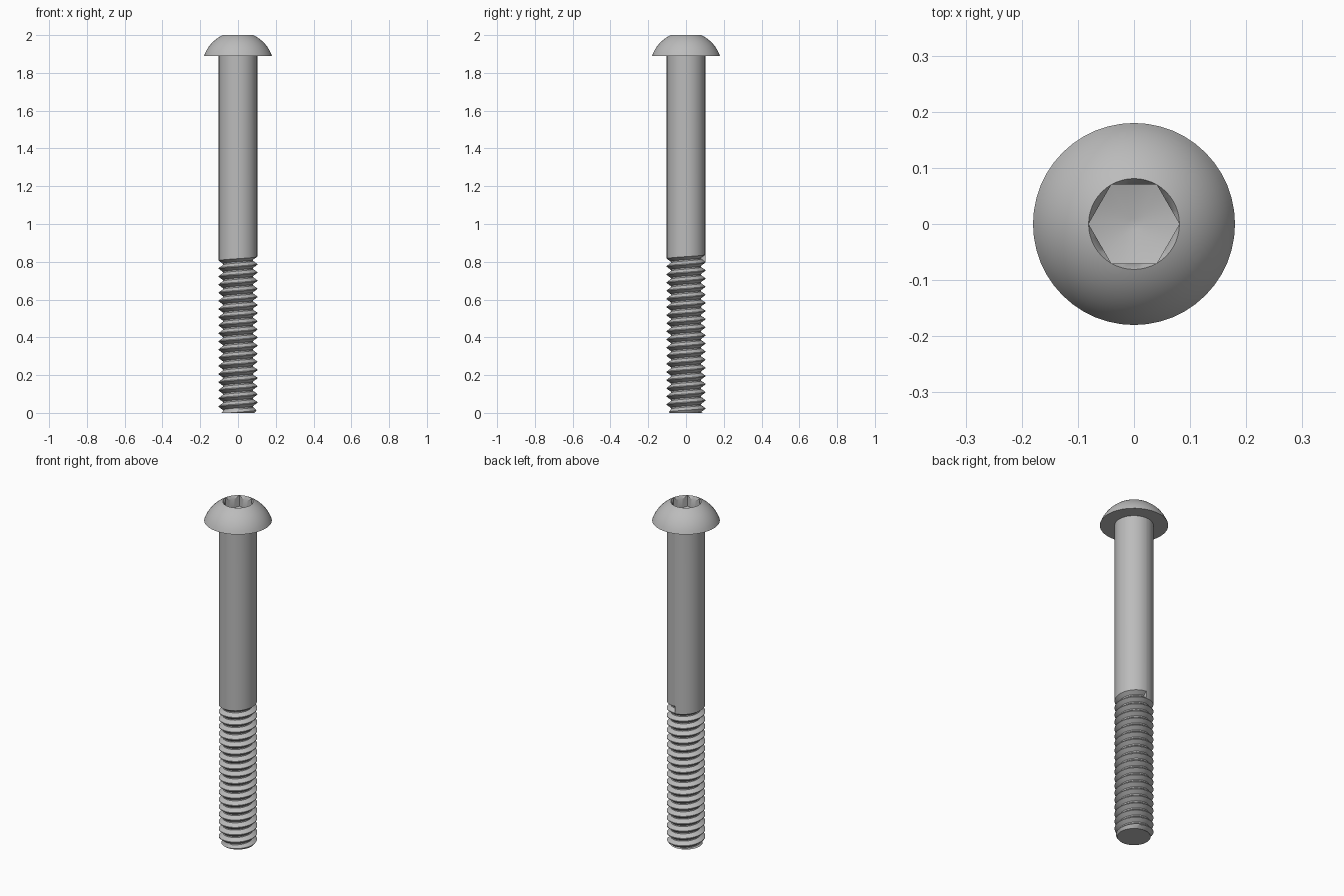
import bpy, bmesh
from math import sin, cos, pi, sqrt, radians

cube = bpy.data.objects.get("Cube")
if cube:
    bpy.data.objects.remove(cube, do_unlink=True)

SEG = 48
SHANK_R, ROOT_R, TIP_R = 0.102, 0.08, 0.088
PITCH, TURNS, THREAD_TOP = 0.043, 20, 0.795
HEAD_R, HEAD_Z, TOP_R, TOP_Z = 0.18, 1.89, 0.081, 2.0

steel = bpy.data.materials.new("grey steel")
steel.use_nodes = True
colour = (0.5, 0.5, 0.5, 1)
steel.diffuse_color = colour
steel.node_tree.nodes["Principled BSDF"].inputs["Base Color"].default_value = colour


def finish(bm, name):
    bmesh.ops.recalc_face_normals(bm, faces=bm.faces[:])
    mesh = bpy.data.meshes.new(name)
    bm.to_mesh(mesh)
    bm.free()
    mesh.materials.append(steel)
    obj = bpy.data.objects.new(name, mesh)
    bpy.context.collection.objects.link(obj)
    bpy.ops.object.select_all(action='DESELECT')
    obj.select_set(True)
    bpy.context.view_layer.objects.active = obj
    bpy.ops.object.shade_smooth_by_angle(angle=radians(32))
    return obj


def polar(bm, r, a, z):
    return bm.verts.new((r * cos(a), r * sin(a), z))


# Threaded shank: one helical strip whose last crest becomes the shank edge
bm = bmesh.new()
profile = [(SHANK_R, 0), (SHANK_R, 0.1), (ROOT_R, 0.47), (ROOT_R, 0.63)]
last = TURNS * SEG
strip = []
for k in range(last + SEG + 1):
    a = pi / 2 + 2 * pi * k / SEG
    z = THREAD_TOP + PITCH * (k / SEG - TURNS)
    points = profile if k <= last else profile[:1]
    strip.append([polar(bm, r, a, z + PITCH * t) for r, t in points])
for k in range(last):
    lower = strip[k] + [strip[k + SEG][0]]
    upper = strip[k + 1] + [strip[k + 1 + SEG][0]]
    for j in range(4):
        bm.faces.new((lower[j], upper[j], upper[j + 1], lower[j + 1]))

# Groove end and plain shank
bm.faces.new(strip[last] + [strip[last + SEG][0]])
rim = [polar(bm, SHANK_R, pi / 2 + 2 * pi * i / SEG, HEAD_Z) for i in range(SEG)]
for i in range(SEG):
    bm.faces.new((strip[last + i][0], strip[last + i + 1][0], rim[(i + 1) % SEG], rim[i]))

# Flat chamfered tip
bmesh.ops.bisect_plane(bm, geom=bm.verts[:] + bm.edges[:] + bm.faces[:],
                       plane_co=(0, 0, 0), plane_no=(0, 0, 1), clear_inner=True)
for v in bm.verts:
    r = v.co.xy.length
    limit = TIP_R + 0.7 * v.co.z
    if v.co.z < 0.0001 or r > limit and v.co.z < 0.03:
        v.co.x *= limit / r
        v.co.y *= limit / r
edge_loop = [e for e in bm.edges if e.is_boundary and all(v.co.z < 0.0001 for v in e.verts)]
bmesh.ops.holes_fill(bm, edges=edge_loop, sides=0)
finish(bm, "threaded_shank")


# Domed head with hexagon socket, lofted through rings
def hex_radius(a):
    return TOP_R * cos(pi / 6) / cos((a % (pi / 3)) - pi / 6)


centre = (TOP_Z + HEAD_Z - (HEAD_R**2 - TOP_R**2) / (TOP_Z - HEAD_Z)) / 2
sphere = sqrt(HEAD_R**2 + (HEAD_Z - centre)**2)
rings = [lambda a: (SHANK_R * 0.9, HEAD_Z)]
for i in range(11):
    z = HEAD_Z + (TOP_Z - HEAD_Z) * sin(i / 10 * pi / 2)
    rings.append(lambda a, z=z: (sqrt(sphere**2 - (z - centre)**2), z))
rings += [
    lambda a: (hex_radius(a), TOP_Z - 1.7 * (TOP_R - hex_radius(a))),
    lambda a: (hex_radius(a), 1.935 + 0.3 * (hex_radius(a) - TOP_R)),
    lambda a: (0.01, 1.914),
]
bm = bmesh.new()
angles = [2 * pi * i / SEG for i in range(SEG)]
loops = [[polar(bm, ring(a)[0], a, ring(a)[1]) for a in angles] for ring in rings]
for low, high in zip(loops, loops[1:]):
    for i in range(SEG):
        j = (i + 1) % SEG
        bm.faces.new((low[i], low[j], high[j], high[i]))
bm.faces.new(loops[-1])
bm.faces.new(loops[0])
bmesh.ops.remove_doubles(bm, verts=bm.verts[:], dist=0.00005)
finish(bm, "domed_socket_head")
